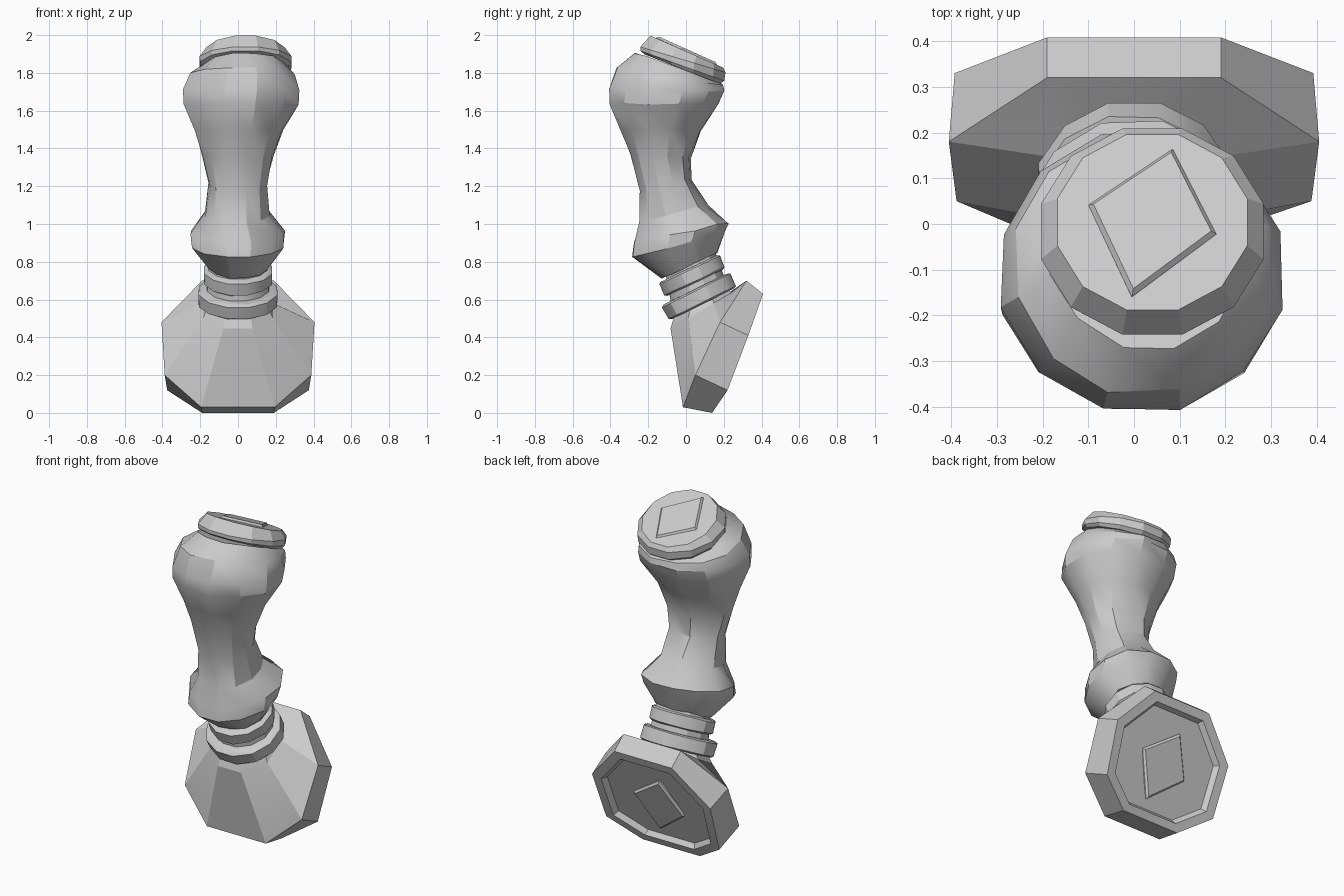
import bpy, bmesh, math, random
from mathutils import Vector as V

if "Cube" in bpy.data.objects:
    bpy.data.objects.remove(bpy.data.objects["Cube"])

random.seed(4)


def ring(f, b, rx, n=12, cx=0.0, phase=0.5):
    """Tilted oval given by its front and back (y, z) points and x radius."""
    f, b = V((cx, *f)), V((cx, *b))
    mid, half = (f + b) / 2, (b - f) / 2
    angles = [2 * math.pi * (i + phase) / n for i in range(n)]
    return [mid + half * math.cos(a) + V((rx * math.sin(a), 0, 0)) for a in angles]


def octagon(half):
    """Mirror four right-hand points into a closed eight-sided ring."""
    right = [V(p) for p in half]
    return right + [V((-p.x, p.y, p.z)) for p in reversed(right)]


def loft(name, rings, jitter=0.0, angle=30):
    bm = bmesh.new()
    rows = []
    for r in rings:
        rows.append([bm.verts.new(p + V([random.uniform(-jitter, jitter) for _ in range(3)]))
                     for p in r])
    for lo, hi in zip(rows, rows[1:]):
        n = len(lo)
        for i in range(n):
            j = (i + 1) % n
            bm.faces.new((lo[i], lo[j], hi[j], hi[i]))
    bm.faces.new(rows[0])
    bm.faces.new(rows[-1])
    bmesh.ops.recalc_face_normals(bm, faces=bm.faces[:])
    me = bpy.data.meshes.new(name)
    bm.to_mesh(me)
    bm.free()
    ob = bpy.data.objects.new(name, me)
    bpy.context.collection.objects.link(ob)
    bpy.ops.object.select_all(action='DESELECT')
    bpy.context.view_layer.objects.active = ob
    ob.select_set(True)
    bpy.ops.object.shade_smooth_by_angle(angle=math.radians(angle))
    return ob


def rhombus_pad(name, origin, u, v, scale):
    """Low bevelled rhombus panel lying on a tilted plane."""
    o, u, v = V(origin), V(u), V(v).normalized()
    n = u.cross(v)
    corners = [(-.14, .04), (.045, .175), (.14, -.03), (-.045, -.18)]
    layer = lambda s, h: [o + (u * a + v * b) * s * scale + n * h for a, b in corners]
    loft(name, [layer(1, -.01), layer(1, 0), layer(.92, .012)], angle=10)


# Curved grip: flared skirt, slim waist and bulbous top
loft("handle_grip", [ring(f, b, rx, cx=cx) for f, b, rx, cx in [
    ((-.13, .71), (.17, .85), .165, 0),
    ((-.29, .825), (.215, .96), .25, 0),
    ((-.28, .90), (.235, 1.01), .255, 0),
    ((-.25, 1.01), (.12, 1.10), .175, 0),
    ((-.255, 1.18), (.03, 1.24), .158, 0),
    ((-.30, 1.37), (.025, 1.35), .19, 0),
    ((-.35, 1.50), (.08, 1.49), .24, .005),
    ((-.41, 1.64), (.175, 1.63), .315, .015),
    ((-.415, 1.71), (.21, 1.70), .315, .015),
    ((-.375, 1.83), (.205, 1.735), .285, .02),
    ((-.275, 1.91), (.17, 1.75), .22, .03),
]], jitter=.006, angle=28)

# Tilted end cap
loft("end_cap", [ring(f, b, rx, 12, .04) for f, b, rx in [
    ((-.225, 1.90), (.185, 1.74), .235),
    ((-.25, 1.92), (.21, 1.755), .25),
    ((-.25, 1.94), (.217, 1.80), .252),
    ((-.195, 2.0), (.203, 1.825), .215),
]], angle=20)
rhombus_pad("end_cap_panel", (.04, .005, 1.912), (1, 0, 0), (0, .913, -.41), 1)

# Neck core running from the grip down into the stamp head
loft("neck", [ring((-.11, .72), (.16, .85), .16), ring((-.07, .50), (.235, .65), .175)])


# Two bevelled collars
def collar(name, fl, bl, fu, bu, rx):
    lo, hi = ring(fl, bl, rx), ring(fu, bu, rx)
    cl, ch = sum(lo, V()) / 12, sum(hi, V()) / 12
    inset = lambda r, c, o: [c + (p - c) * .92 + (c - o) * .12 for p in r]
    loft(name, [inset(lo, cl, ch), lo, hi, inset(hi, ch, cl)], jitter=.002)


collar("upper_collar", (-.12, .62), (.21, .775), (-.145, .68), (.185, .835), .185)
collar("lower_collar", (-.10, .495), (.27, .675), (-.135, .555), (.24, .74), .215)

# Eight-sided stamp head with a rim and recessed face
back = octagon([(.19, .32, .70), (.405, .18, .48), (.388, .05, .20), (.195, -.016, .03)])
front = octagon([(.19, .408, .63), (.392, .33, .41), (.375, .22, .12), (.19, .138, 0)])
centre = sum(front, V()) / 8
normal = V((0, .92, -.4)).normalized()
rim = [centre + (p - centre) * .86 for p in front]
floor = [centre + (p - centre) * .81 - normal * .03 for p in front]
throat = ring((-.07, .52), (.23, .66), .17, 8)
shoulder = ring((-.095, .44), (.255, .645), .20, 8)
loft("stamp_head", [throat, shoulder, back, front, rim, floor], angle=25)
rhombus_pad("stamp_face_panel", centre - normal * .03, (-1, 0, 0), (0, .4, .92), 1.15)
